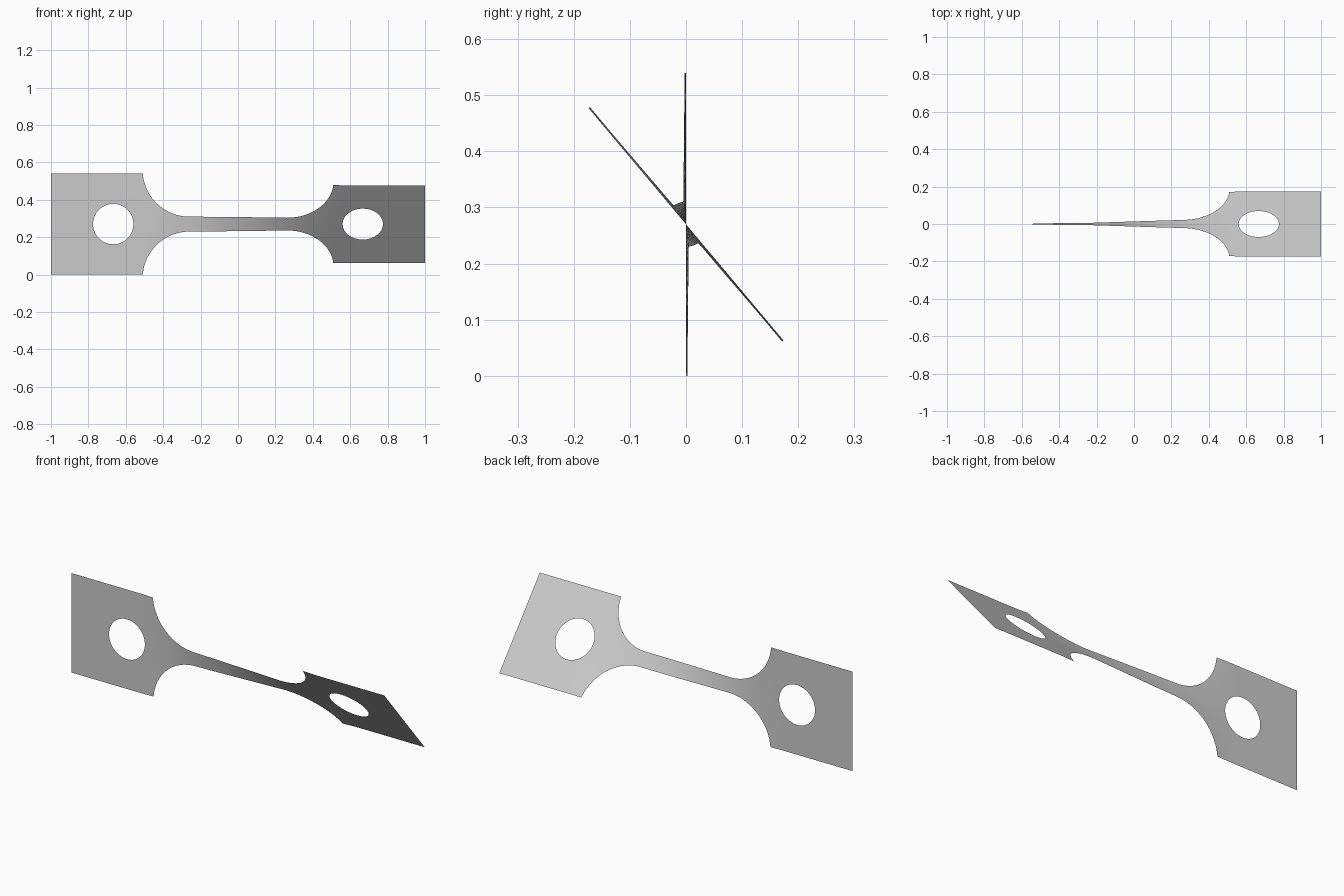
import bpy, bmesh, math
from mathutils import Vector, Matrix

cube = bpy.data.objects.get("Cube")
if cube:
    bpy.data.objects.remove(cube)

HALF = 0.27            # half height of the end plates
NECK = 0.04            # half height of the neck
FILLET = 0.25          # fillet radius
FILLET_X = 0.26        # where the fillet meets the neck
HOLE_X, HOLE_R = 0.667, 0.108
TWIST = math.radians(40)
N = 16                 # divisions along each plate side

DROP = math.acos((NECK + FILLET - HALF) / FILLET)
INNER = FILLET_X + FILLET * math.sin(DROP)


def add_strip(bm, a, b):
    """Join two equally long lists of points with quads."""
    va = [bm.verts.new(p) for p in a]
    vb = [bm.verts.new(p) for p in b]
    for i in range(len(a) - 1):
        bm.faces.new((va[i], va[i + 1], vb[i + 1], vb[i]))


def column(x, half):
    return [Vector((x, 0, half * (2 * i / N - 1))) for i in range(N + 1)]


def add_plate(bm, side):
    """Rectangular end plate as rings around its round hole."""
    corners = [(INNER, -HALF), (1, -HALF), (1, HALF), (INNER, HALF)]
    outer = []
    for k in range(4):
        a, b = Vector(corners[k]), Vector(corners[(k + 1) % 4])
        outer += [a.lerp(b, i / N) for i in range(N)]
    outer.append(outer[0].copy())
    centre = Vector((HOLE_X, 0))
    inner = [centre + (p - centre).normalized() * HOLE_R for p in outer]
    rings = [[inner[i].lerp(p, t) for i, p in enumerate(outer)]
             for t in (0, 0.33, 0.67, 1)]
    rings = [[Vector((side * p.x, 0, p.y)) for p in ring] for ring in rings]
    for a, b in zip(rings, rings[1:]):
        add_strip(bm, a, b)


# Neck and fillets as columns, plates at both ends
bm = bmesh.new()
fillet = []
for i in range(17):
    a = DROP * i / 16
    fillet.append((FILLET_X + FILLET * math.sin(a),
                   NECK + FILLET * (1 - math.cos(a))))
neck = [(FILLET_X * i / 10, NECK) for i in range(-9, 10)]
stations = [(-x, h) for x, h in reversed(fillet)] + neck + fillet
for (x0, h0), (x1, h1) in zip(stations, stations[1:]):
    add_strip(bm, column(x0, h0), column(x1, h1))
for side in (-1, 1):
    add_plate(bm, side)
bmesh.ops.remove_doubles(bm, verts=bm.verts, dist=0.0001)
bmesh.ops.recalc_face_normals(bm, faces=bm.faces)

# Twist the sheet smoothly about its long axis and lift it to the ground
for v in bm.verts:
    t = min(max((v.co.x + 0.6) / 1.2, 0), 1)
    turn = Matrix.Rotation(TWIST * t * t * (3 - 2 * t), 3, 'X')
    v.co = turn @ v.co + Vector((0, 0, HALF))

mesh = bpy.data.meshes.new("twisted_strap")
bm.to_mesh(mesh)
bm.free()
strap = bpy.data.objects.new("twisted_strap", mesh)
bpy.context.collection.objects.link(strap)

# Plain grey metal
grey = bpy.data.materials.new("light_grey")
grey.use_nodes = True
grey.diffuse_color = (0.6, 0.6, 0.6, 1)
grey.node_tree.nodes["Principled BSDF"].inputs["Base Color"].default_value = (0.6, 0.6, 0.6, 1)
mesh.materials.append(grey)

bpy.ops.object.select_all(action='DESELECT')
strap.select_set(True)
bpy.context.view_layer.objects.active = strap
bpy.ops.object.shade_smooth_by_angle()
